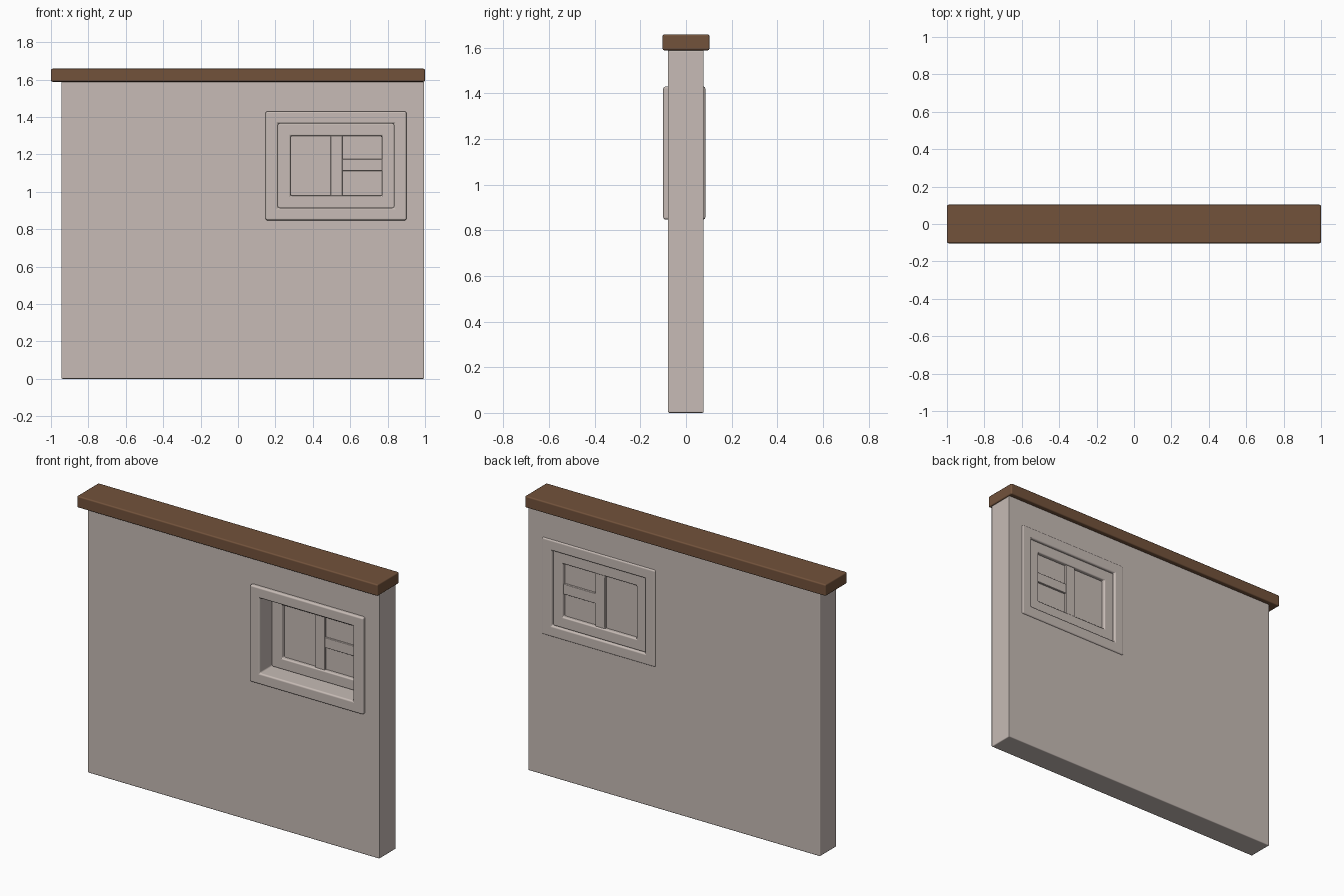
import bpy, bmesh

if "Cube" in bpy.data.objects:
    bpy.data.objects.remove(bpy.data.objects["Cube"])


def material(name, rgb):
    m = bpy.data.materials.new(name)
    m.diffuse_color = (*rgb, 1)
    m.use_nodes = True
    m.node_tree.nodes["Principled BSDF"].inputs["Base Color"].default_value = m.diffuse_color
    return m


PLASTER = material("warm_grey_plaster", (0.57, 0.50, 0.465))
WOOD = material("brown_wood", (0.17, 0.085, 0.044))


def finish(name, bm, mat, bevel):
    bmesh.ops.recalc_face_normals(bm, faces=bm.faces)
    me = bpy.data.meshes.new(name)
    bm.to_mesh(me)
    bm.free()
    me.materials.append(mat)
    for p in me.polygons:
        p.use_smooth = True
    ob = bpy.data.objects.new(name, me)
    bpy.context.collection.objects.link(ob)
    b = ob.modifiers.new("soft_edges", 'BEVEL')
    b.width = bevel
    b.segments = 2
    b.limit_method = 'ANGLE'
    b.harden_normals = True
    return ob


def corners(rect):
    x0, x1, z0, z1 = rect
    return [(x0, z0), (x1, z0), (x1, z1), (x0, z1)]


def box(name, rect, y0, y1, mat, bevel):
    bm = bmesh.new()
    f = bm.faces.new([bm.verts.new((x, y0, z)) for x, z in corners(rect)])
    ext = bmesh.ops.extrude_face_region(bm, geom=[f])["geom"]
    for v in ext:
        if isinstance(v, bmesh.types.BMVert):
            v.co.y = y1
    return finish(name, bm, mat, bevel)


def ring(name, outer, inner, y0, y1, mat, bevel):
    """Rectangular slab with a rectangular opening through it."""
    bm = bmesh.new()
    loops = [[bm.verts.new((x, y, z)) for x, z in corners(r)]
             for r, y in ((outer, y0), (outer, y1), (inner, y1), (inner, y0))]
    for a, b in zip(loops, loops[1:] + loops[:1]):
        for i in range(4):
            j = (i + 1) % 4
            bm.faces.new((a[i], a[j], b[j], b[i]))
    return finish(name, bm, mat, bevel)


# Wall slab with a hole for the window
ring("wall", (-0.945, 0.995, 0, 1.588), (0.18, 0.87, 0.88, 1.40),
     -0.079, 0.077, PLASTER, 0.006)

# Wooden cap beam
box("cap_beam", (-1, 1, 1.588, 1.658), -0.103, 0.103, WOOD, 0.008)

# Outer window surround, proud of the wall on both sides
ring("window_surround", (0.147, 0.901, 0.847, 1.43),
     (0.214, 0.834, 0.914, 1.364), -0.10, 0.085, PLASTER, 0.01)

# Inner frame set near the back of the opening
ring("window_frame", (0.212, 0.836, 0.912, 1.366),
     (0.281, 0.77, 0.979, 1.298), 0.015, 0.072, PLASTER, 0.008)

# Glazing bars
box("vertical_bar", (0.495, 0.559, 0.972, 1.305), 0.025, 0.064, PLASTER, 0.004)
box("horizontal_bar", (0.555, 0.775, 1.112, 1.174), 0.027, 0.062, PLASTER, 0.004)

# Blank pane behind the bars
box("pane", (0.275, 0.776, 0.973, 1.304), 0.038, 0.050, PLASTER, 0.001)
